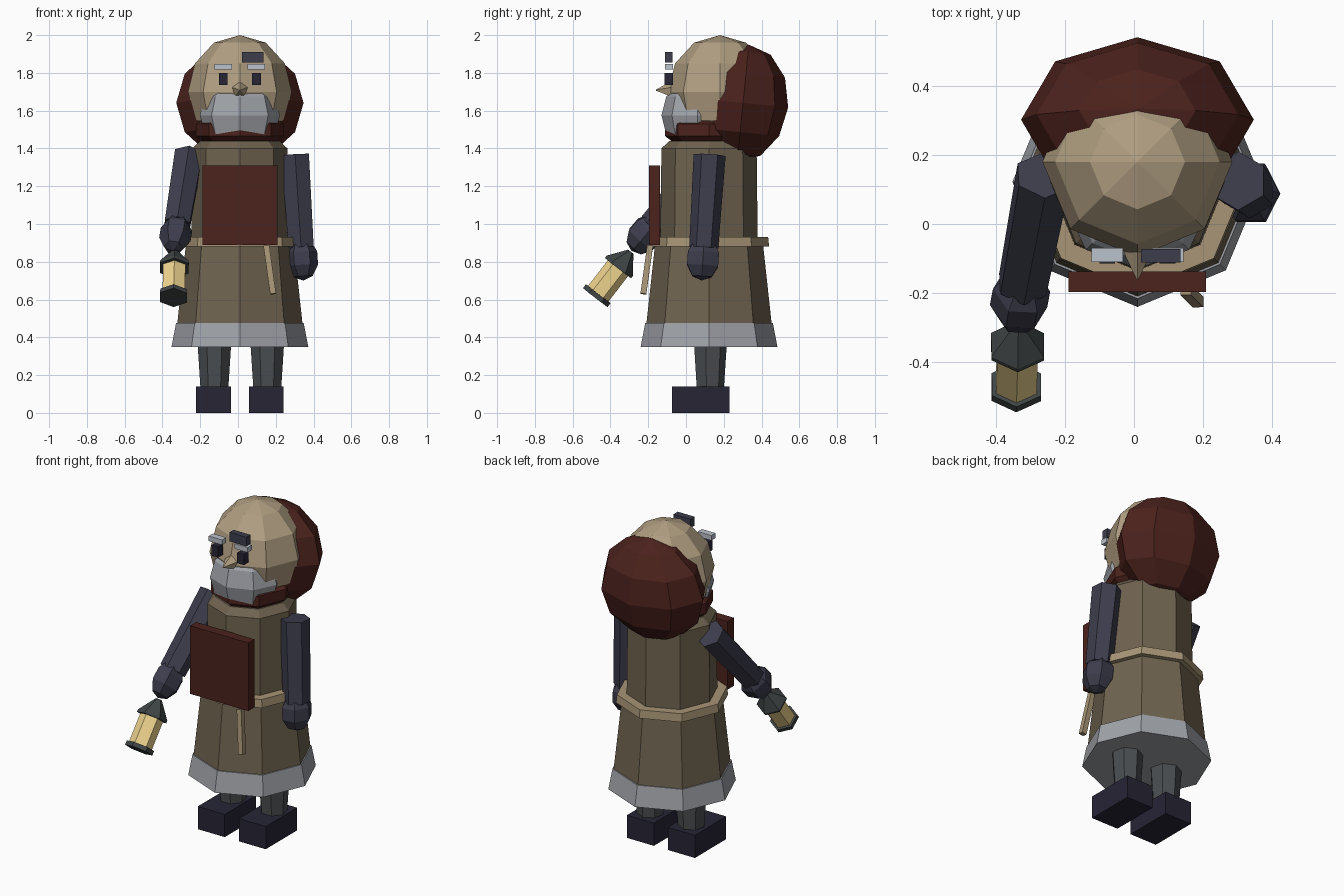
import bpy, bmesh, math
from mathutils import Vector, Matrix

if "Cube" in bpy.data.objects:
    bpy.data.objects.remove(bpy.data.objects["Cube"])

CX, CY = 0.01, 0.122          # body axis
COLORS = dict(coat=(.160, .126, .080), belt=(.39, .30, .18), skin=(.44, .345, .222), red=(.072, .016, .012),
              navy=(.047, .047, .075), boot=(.020, .018, .036), fur=(.35, .365, .395), brow=(.50, .54, .60),
              leg=(.069, .076, .082), iron=(.052, .061, .062), glow=(.85, .655, .27))
MATS = {}


def finish(bm, name, color):
    bmesh.ops.recalc_face_normals(bm, faces=bm.faces)
    me = bpy.data.meshes.new(name)
    bm.to_mesh(me)
    bm.free()
    if color not in MATS:
        MATS[color] = bpy.data.materials.new(color)
        MATS[color].diffuse_color = (*COLORS[color], 1)
    me.materials.append(MATS[color])
    ob = bpy.data.objects.new(name, me)
    bpy.context.collection.objects.link(ob)
    return ob


def lathe(name, origin, up, profile, sides, color, phase=math.pi / 2):
    """Capped faceted solid: profile of (distance along up, radius)."""
    q = Vector((0, 0, 1)).rotation_difference(Vector(up))
    bm = bmesh.new()
    rings = []
    for t, r in profile:
        rings.append([bm.verts.new(Vector(origin) + q @ Vector((
            r * math.cos(phase + math.tau * i / sides),
            r * math.sin(phase + math.tau * i / sides), t))) for i in range(sides)])
    for a, b in zip(rings, rings[1:]):
        for i in range(sides):
            j = (i + 1) % sides
            bm.faces.new((a[i], a[j], b[j], b[i]))
    bm.faces.new(rings[0])
    bm.faces.new(rings[-1])
    return finish(bm, name, color)


def box(name, lo, hi, color):
    lo, hi = Vector(lo), Vector(hi)
    bm = bmesh.new()
    bmesh.ops.create_cube(bm, size=1, matrix=Matrix.Translation((lo + hi) / 2)
                          @ Matrix.Diagonal((*(hi - lo), 1)))
    return finish(bm, name, color)


def ball(name, center, radii, color, seg=8, rings=6, up=(0, 0, 1), spin=0):
    q = Vector((0, 0, 1)).rotation_difference(Vector(up))
    bm = bmesh.new()
    bmesh.ops.create_uvsphere(bm, u_segments=seg, v_segments=rings, radius=1,
                              matrix=Matrix.Translation(center) @ q.to_matrix().to_4x4()
                              @ Matrix.Diagonal((*radii, 1)) @ Matrix.Rotation(spin, 4, 'Z'))
    return finish(bm, name, color)


# Boots and legs
for side, s in (("left", -1), ("right", 1)):
    x = CX + s * 0.14
    box(side + "_boot", (x - .092, -.075, 0), (x + .092, .23, .14), "boot")
    lathe(side + "_leg", (x + .005, .125, 0), (0, 0, 1), [(.12, .075), (.5, .1)], 7, "leg")

# Coat: skirt, fur hem, belt, torso, scarf
axis = (CX, CY, 0)
lathe("skirt", axis, (0, 0, 1), [(.44, .335), (.9, .285)], 8, "coat")
lathe("fur_hem", axis, (0, 0, 1), [(.35, .362), (.475, .338)], 8, "fur")
lathe("belt", axis, (0, 0, 1), [(.88, .318), (.93, .313)], 8, "belt")
lathe("torso", axis, (0, 0, 1), [(.88, .258), (1.4, .252), (1.44, .21)], 8, "coat")
lathe("scarf", axis, (0, 0, 1), [(1.44, .2), (1.465, .232), (1.53, .232), (1.55, .2)], 8, "red")
box("chest_panel", (-.189, -.197, .89), (.208, -.137, 1.31), "red")
tail = Vector((.035, -.035, -.25)).normalized()
lathe("belt_tail", (.15, -.19, .885), tail, [(0, .022), (.26, .022)], 4, "belt", math.pi / 4)

# Head and hood
ball("head", (CX, .18, 1.70), (.275, .275, .30), "skin")
ball("hood", (CX, .302, 1.641), (.337, .24, .31), "red", up=(0, .1, 1))
ball("beard", (CX, .06, 1.575), (.212, .19, .2), "fur")
lathe("nose", (CX, -.08, 1.71), (0, -1, -.02), [(0, .043), (.08, .003)], 5, "skin")
for side, s in (("left", -1), ("right", 1)):
    x = CX + s * .0875
    box(side + "_eye", (x - .023, -.115, 1.735), (x + .023, -.07, 1.8), "boot")
    box(side + "_brow", (x - .046, -.11, 1.817), (x + .046, -.07, 1.848), "brow")
box("forehead_patch", (.02, -.112, 1.855), (.135, -.072, 1.91), "navy")

# Arms with mittens
for side, shoulder, hand in (("left", (-.262, .14, 1.36), (-.33, -.215, .945)),
                             ("right", (.302, .125, 1.365), (.338, .09, .815))):
    shoulder, hand = Vector(shoulder), Vector(hand)
    up = (shoulder - hand).normalized()
    lathe(side + "_arm", hand, up, [(.06, .077), ((shoulder - hand).length, .085)], 6, "navy")
    ball(side + "_mitten", hand, (.088, .1, .115), "navy", 6, 5, up, math.pi / 6)

# Lantern hanging along the raised arm
up = Vector((.02, .61, .79)).normalized()
base = (-.341, -.473, .62)
lathe("lantern_base", base, up, [(-.012, .082), (.014, .082)], 6, "iron")
lathe("lantern_glass", base, up, [(.01, .068), (.2, .068)], 6, "glow")
lathe("lantern_cap", base, up, [(.185, .088), (.2, .088), (.295, .018)], 6, "iron")

for m in bpy.data.materials:
    if m.users and not m.is_grease_pencil:
        m.use_nodes = True
        m.node_tree.nodes["Principled BSDF"].inputs["Base Color"].default_value = m.diffuse_color
